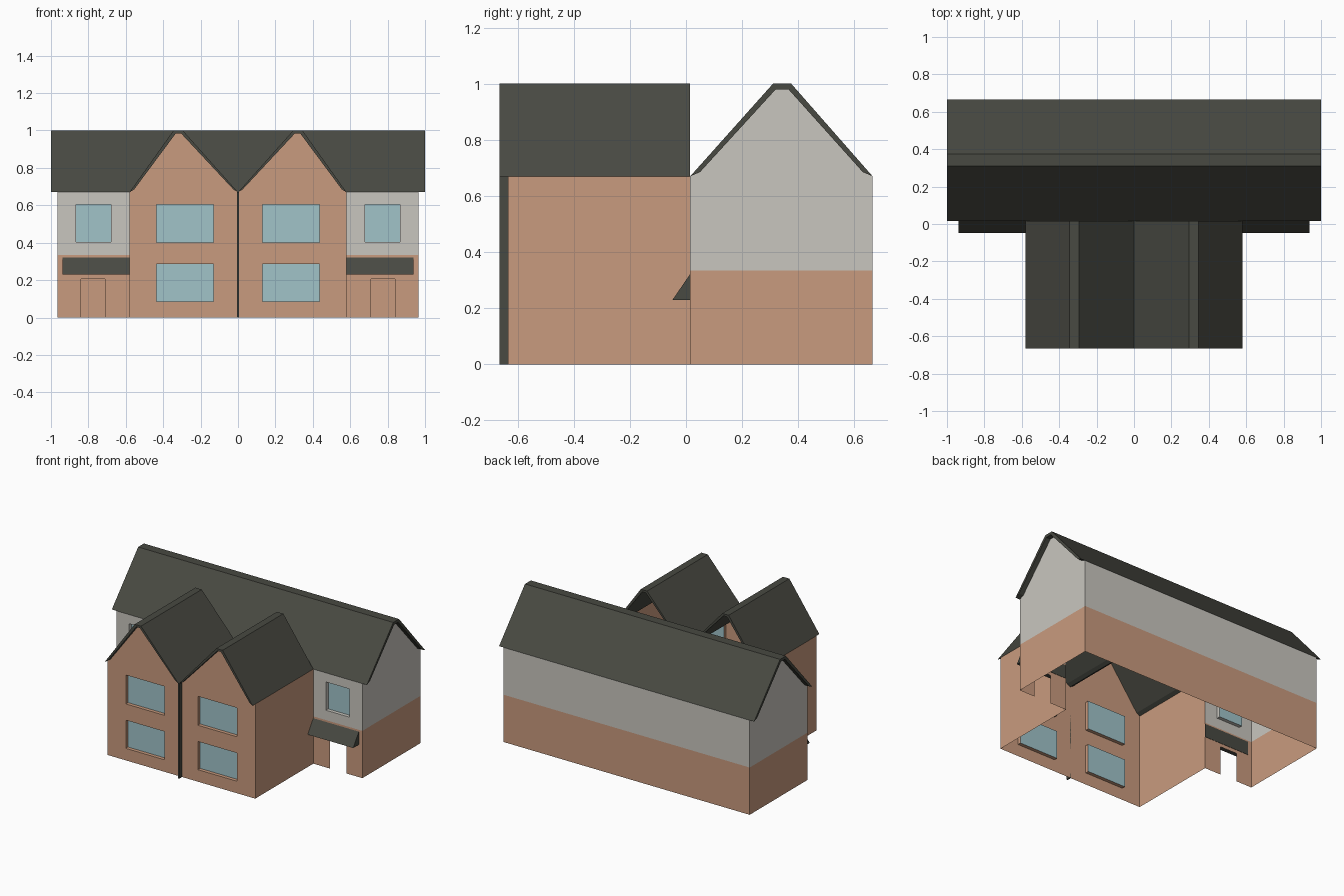
import bpy
import bmesh
from mathutils import Vector

cube = bpy.data.objects.get("Cube")
if cube:
    bpy.data.objects.remove(cube, do_unlink=True)


def material(name, rgb):
    m = bpy.data.materials.new(name)
    m.use_nodes = True
    color = (*rgb, 1.0)
    m.diffuse_color = color
    bsdf = next(n for n in m.node_tree.nodes if n.type == 'BSDF_PRINCIPLED')
    bsdf.inputs["Base Color"].default_value = color
    return m


BRICK = material("brick", (0.584, 0.328, 0.209))
RENDER = material("pale_render", (0.584, 0.565, 0.521))
GLASS = material("window_glass", (0.356, 0.546, 0.584))
SLATE = material("dark_slate", (0.065, 0.067, 0.054))

EAVES = 0.67        # wall height
BAND = 0.335        # top of the brick on the main block
FRONT, MID, BACK = -0.635, 0.015, 0.665
WING, SIDE = 0.58, 0.965
REVEAL = 0.025


def finish(name, bm, mats, mirror):
    mesh = bpy.data.meshes.new(name)
    bm.to_mesh(mesh)
    bm.free()
    for m in mats:
        mesh.materials.append(m)
    obj = bpy.data.objects.new(name, mesh)
    bpy.context.collection.objects.link(obj)
    if mirror:
        obj.modifiers.new("Mirror", 'MIRROR').use_axis[0] = True
    return obj


def wall(name, points, windows=(), doors=(), banded=False):
    """Thin wall with recessed windows and open doorways, given as x0, x1, z0, z1."""
    bm = bmesh.new()
    bm.faces.new([bm.verts.new(p) for p in points])

    def cut(axis, value):
        normal = Vector((0, 0, 0))
        normal[axis] = 1
        bmesh.ops.bisect_plane(bm, geom=bm.verts[:] + bm.edges[:] + bm.faces[:],
                               dist=1e-5, plane_co=normal * value, plane_no=normal)

    def inside(rect):
        x0, x1, z0, z1 = rect
        return [f for f in bm.faces
                if x0 < f.calc_center_median().x < x1
                and z0 < f.calc_center_median().z < z1]

    if banded:
        cut(2, BAND)
    for x0, x1, z0, z1 in (*windows, *doors):
        for axis, value in ((0, x0), (0, x1), (2, z0), (2, z1)):
            cut(axis, value)
    for rect in doors:
        bmesh.ops.delete(bm, geom=inside(rect), context='FACES')
    for f in bm.faces:
        f.material_index = int(banded and f.calc_center_median().z > BAND)
    # Push each window pane back, leaving reveals in the wall colour
    for rect in windows:
        old = inside(rect)
        geom = bmesh.ops.extrude_face_region(bm, geom=old)["geom"]
        bmesh.ops.translate(bm, vec=(0, REVEAL, 0),
                            verts=[v for v in geom if isinstance(v, bmesh.types.BMVert)])
        for f in geom:
            if isinstance(f, bmesh.types.BMFace):
                f.material_index = 2
        left = [f for f in old if f.is_valid]
        if left:
            bmesh.ops.delete(bm, geom=left, context='FACES_ONLY')
    return finish(name, bm, (BRICK, RENDER, GLASS), True)


def prism(name, profile, axis, start, end, mirror=True):
    """Solid made by sweeping a profile along x (axis 0) or y (axis 1)."""
    bm = bmesh.new()

    def place(p, t):
        return (t, p[0], p[1]) if axis == 0 else (p[0], t, p[1])

    a = [bm.verts.new(place(p, start)) for p in profile]
    b = [bm.verts.new(place(p, end)) for p in profile]
    bm.faces.new(a)
    bm.faces.new(b[::-1])
    for i in range(len(a)):
        j = (i + 1) % len(a)
        bm.faces.new((a[i], b[i], b[j], a[j]))
    bmesh.ops.recalc_face_normals(bm, faces=bm.faces[:])
    return finish(name, bm, (SLATE,), mirror)


# Roof sections: outer slopes with a flat ridge, then the underside
main_outer = [(MID, EAVES), (0.31, 1.0), (0.375, 1.0), (BACK, EAVES)]
main_inner = [(0.63, 0.685), (0.365, 0.98), (0.32, 0.98), (0.05, 0.685)]
wing_outer = [(0.0, EAVES), (0.295, 1.0), (0.345, 1.0), (WING, EAVES)]
wing_inner = [(0.555, 0.685), (0.332, 0.985), (0.305, 0.985), (0.025, 0.685)]

prism("main_roof", main_outer + main_inner, 0, -1.0, 1.0, mirror=False)
prism("wing_roofs", wing_outer + wing_inner, 1, -0.665, MID)

# Main block walls
wall("main_front_walls",
     [(WING, MID, 0), (SIDE, MID, 0), (SIDE, MID, EAVES), (WING, MID, EAVES)],
     windows=[(0.68, 0.865, 0.405, 0.605)], doors=[(0.71, 0.84, 0, 0.205)], banded=True)
wall("main_back_wall",
     [(SIDE, BACK, 0), (0, BACK, 0), (0, BACK, EAVES), (SIDE, BACK, EAVES)], banded=True)
wall("main_end_walls",
     [(SIDE, MID, 0), (SIDE, BACK, 0), (SIDE, BACK, EAVES)]
     + [(SIDE, y, z) for y, z in main_inner] + [(SIDE, MID, EAVES)], banded=True)

# Front wing walls
wall("wing_front_walls",
     [(0, FRONT, 0), (WING, FRONT, 0), (WING, FRONT, EAVES), (0, FRONT, EAVES)],
     windows=[(0.13, 0.435, 0.085, 0.285), (0.13, 0.435, 0.4, 0.605)])
wall("wing_gables",
     [(0, FRONT, EAVES), (WING, FRONT, EAVES)] + [(x, FRONT, z) for x, z in wing_inner])
wall("wing_side_walls",
     [(WING, FRONT, 0), (WING, MID, 0), (WING, MID, EAVES), (WING, FRONT, EAVES)])

# Door canopies and the central downpipe
prism("door_canopies", [(MID + 0.002, 0.325), (-0.048, 0.23), (MID + 0.002, 0.23)],
      0, WING, 0.937)
prism("central_downpipe", [(-0.006, 0), (0.006, 0), (0.006, EAVES), (-0.006, EAVES)],
      1, -0.665, FRONT, mirror=False)
